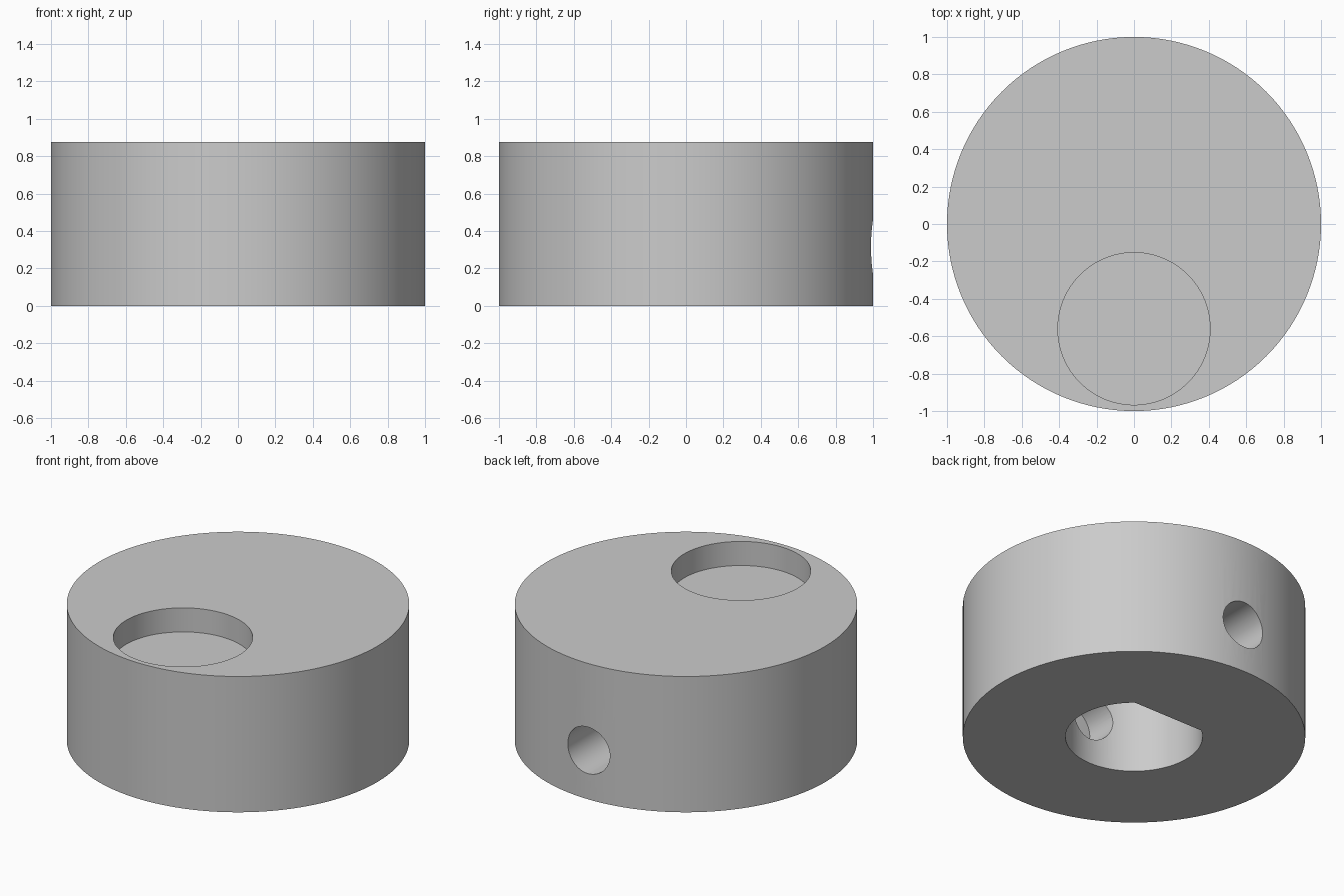
import bpy
import bmesh
import math

if "Cube" in bpy.data.objects:
    bpy.data.objects.remove(bpy.data.objects["Cube"], do_unlink=True)

HEIGHT = 0.875
SHAFT_R, SHAFT_FLAT, SHAFT_DEPTH = 0.4, 0.31, 0.6
POCKET_R, POCKET_Y, POCKET_DEPTH = 0.407, -0.56, 0.155
BORE_R, BORE_Z, BORE_END = 0.15, 0.315, -0.58

grey = bpy.data.materials.new("plain grey")
grey.use_nodes = True
colour = (0.6, 0.6, 0.6, 1)
grey.diffuse_color = colour
grey.node_tree.nodes["Principled BSDF"].inputs["Base Color"].default_value = colour


def circle(radius, sides, y=0):
    return [(radius * math.cos(a), y + radius * math.sin(a))
            for a in (2 * math.pi * i / sides for i in range(sides))]


def prism(name, outline, low, high):
    """Extrude a flat outline from z = low to z = high."""
    bm = bmesh.new()
    face = bm.faces.new([bm.verts.new((x, y, low)) for x, y in outline])
    top = bmesh.ops.extrude_face_region(bm, geom=[face])["geom"]
    bmesh.ops.translate(bm, vec=(0, 0, high - low),
                        verts=[v for v in top if isinstance(v, bmesh.types.BMVert)])
    bmesh.ops.recalc_face_normals(bm, faces=bm.faces)
    mesh = bpy.data.meshes.new(name)
    bm.to_mesh(mesh)
    bm.free()
    mesh.materials.append(grey)
    obj = bpy.data.objects.new(name, mesh)
    bpy.context.collection.objects.link(obj)
    return obj


# Round knob body
body = prism("knob_body", circle(1, 128), 0, HEIGHT)

# Finger pocket in the top
pocket = prism("finger_pocket_cutter", circle(POCKET_R, 96, POCKET_Y),
               HEIGHT - POCKET_DEPTH, HEIGHT + 0.1)

# D-shaped shaft socket in the underside, flat side to the back
start = math.pi - math.asin(SHAFT_FLAT / SHAFT_R)
sweep = 2 * math.pi - (2 * start - math.pi)
steps = 80
arc = [start + sweep * i / steps for i in range(steps + 1)]
socket = prism("shaft_socket_cutter",
               [(SHAFT_R * math.cos(a), SHAFT_R * math.sin(a)) for a in arc],
               -0.1, SHAFT_DEPTH)

# Set screw bore from the back, through the socket into the far wall
bore = prism("screw_bore_cutter", circle(BORE_R, 48), -1.1, -BORE_END)
bore.rotation_euler.x = math.pi / 2
bore.location.z = BORE_Z

# Cut the openings
bpy.context.view_layer.objects.active = body
for cutter in (pocket, socket, bore):
    cutter.hide_render = True
    cut = body.modifiers.new(cutter.name, "BOOLEAN")
    cut.operation = "DIFFERENCE"
    cut.solver = "EXACT"
    cut.object = cutter
    bpy.ops.object.modifier_apply(modifier=cut.name)
    bpy.data.objects.remove(cutter, do_unlink=True)

# Smooth round walls, sharp rims
bpy.ops.object.select_all(action="DESELECT")
body.select_set(True)
bpy.ops.object.shade_smooth_by_angle(angle=math.radians(30))
